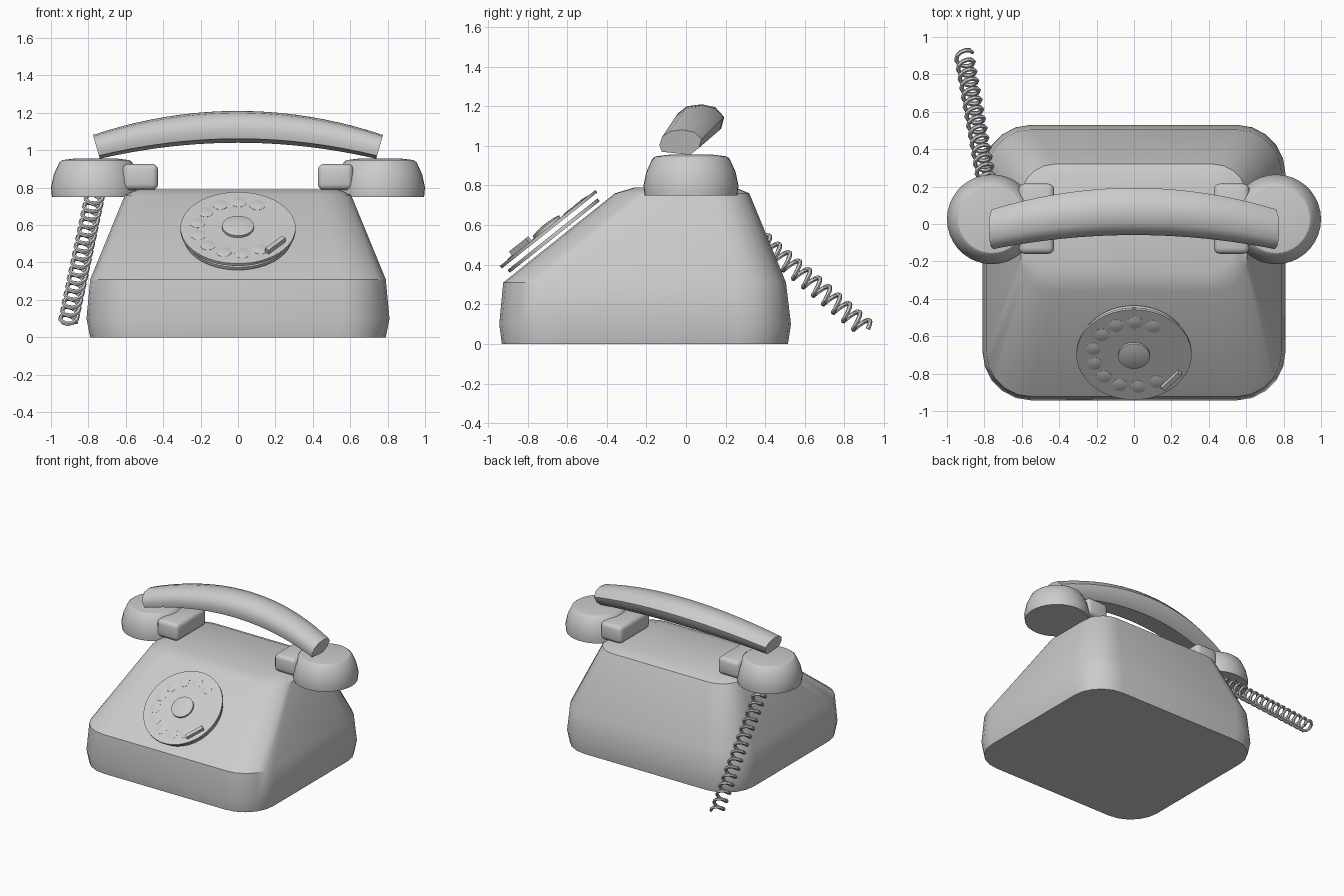
import bpy, bmesh, math
from mathutils import Matrix, Vector

if "Cube" in bpy.data.objects:
    bpy.data.objects.remove(bpy.data.objects["Cube"])


def finish(name, bm, matrix=None, angle=30):
    if matrix:
        bmesh.ops.transform(bm, matrix=matrix, verts=bm.verts)
    bmesh.ops.recalc_face_normals(bm, faces=bm.faces)
    me = bpy.data.meshes.new(name)
    bm.to_mesh(me)
    bm.free()
    ob = bpy.data.objects.new(name, me)
    bpy.context.collection.objects.link(ob)
    bpy.ops.object.select_all(action='DESELECT')
    ob.select_set(True)
    bpy.context.view_layer.objects.active = ob
    bpy.ops.object.shade_smooth_by_angle(angle=math.radians(angle))
    return ob


def loft(name, rings, matrix=None, angle=30):
    """Skin a list of equally long closed rings and cap both ends."""
    bm = bmesh.new()
    vs = [[bm.verts.new(p) for p in ring] for ring in rings]
    n = len(vs[0])
    for a, b in zip(vs, vs[1:]):
        for i in range(n):
            j = (i + 1) % n
            bm.faces.new((a[i], a[j], b[j], b[i]))
    bm.faces.new(vs[0])
    bm.faces.new(vs[-1])
    return finish(name, bm, matrix, angle)


def rounded_rect(hx, y0, y1, r, z, seg=5):
    pts = []
    for k, (cx, cy) in enumerate([(hx - r, y1 - r), (r - hx, y1 - r),
                                  (r - hx, y0 + r), (hx - r, y0 + r)]):
        for i in range(seg + 1):
            a = math.pi / 2 * (k + i / seg)
            pts.append((cx + r * math.cos(a), cy + r * math.sin(a), z))
    return pts


def lathe(name, profile, matrix, n=32, angle=30):
    rings = [[(r * math.cos(math.tau * i / n), r * math.sin(math.tau * i / n), z)
              for i in range(n)] for r, z in profile]
    return loft(name, rings, matrix, angle)


# Housing: rounded plan, sloped front
loft("housing", [rounded_rect(*v) for v in [
    (0.79, -0.93, 0.515, 0.25, 0.0),
    (0.81, -0.943, 0.53, 0.26, 0.10),
    (0.79, -0.923, 0.505, 0.24, 0.31),
    (0.605, -0.36, 0.32, 0.18, 0.76),
    (0.54, -0.26, 0.25, 0.14, 0.79)]])

# Dial, laid on the slope
tilt = math.radians(38.5)
dial = Matrix.Translation((0, -0.694, 0.579)) @ Matrix.Rotation(tilt, 4, 'X')
lathe("dial_back_plate", [(0.29, -0.05), (0.29, -0.032)], dial, 48)
lathe("dial_plate", [(0.308, -0.008), (0.308, 0.008)], dial, 48)
lathe("dial_hub", [(0.085, 0.0), (0.085, 0.022), (0.05, 0.03), (0.01, 0.032)], dial, 32)
for k in range(10):
    a = math.radians(62 + 26.8 * k)
    spot = dial @ Matrix.Translation((0.22 * math.cos(a), 0.22 * math.sin(a), 0))
    lathe(f"finger_spot_{k + 1}", [(0.042, 0.0), (0.042, 0.009), (0.02, 0.013), (0.004, 0.014)],
          spot, 20)

# Finger stop
bm = bmesh.new()
bmesh.ops.create_cube(bm, size=1, matrix=dial @ Matrix.Translation((0.2, -0.165, 0.018))
                      @ Matrix.Rotation(math.radians(50), 4, 'Z')
                      @ Matrix.Diagonal((0.14, 0.026, 0.036, 1)))
finish("finger_stop", bm)

# Cups and cradle rests on both sides
for side, s in (("left", -1), ("right", 1)):
    lathe(f"{side}_cup", [(0.235, 0.75), (0.24, 0.80), (0.225, 0.87), (0.195, 0.935),
                          (0.18, 0.947), (0.10, 0.957)],
          Matrix.Translation((s * 0.76, 0.025, 0)), 36)
    bm = bmesh.new()
    bmesh.ops.create_cube(bm, size=1, matrix=Matrix.Translation((s * 0.522, 0.028, 0.857))
                          @ Matrix.Diagonal((0.19, 0.375, 0.14, 1)))
    bmesh.ops.bevel(bm, geom=bm.edges[:], offset=0.032, segments=3, profile=0.5,
                    affect='EDGES')
    finish(f"{side}_cradle_rest", bm)

# Handle: arched loft that leans backwards in the middle
section = [(-0.9, -0.75), (-1, -0.2), (-0.87, 0.45), (-0.5, 0.88), (0.1, 1.0),
           (0.65, 0.82), (1, 0.25), (0.88, -0.45), (0.45, -1)]
rings = []
for i in range(21):
    t = -1 + i / 10
    m = 1 - t * t
    slope = Vector((1, 0, -0.29 * t)).normalized()
    up = Vector((-slope.z, 0, slope.x))
    c = Vector((0.757 * t, -0.028 + 0.095 * m, 1.018 + 0.107 * m))
    w, h = 0.106 + 0.02 * m, 0.066 + 0.019 * m
    rings.append([c + Vector((0, w * y, 0)) + up * (h * z) for y, z in section])
loft("handle", rings, angle=40)

# Coiled cord running from the left cup to the table behind
start, end = Vector((-0.765, 0.10, 0.76)), Vector((-0.91, 0.91, 0.075))
axis = (end - start).normalized()
u = axis.cross(Vector((0, 0, 1))).normalized()
v = axis.cross(u)
turns, steps, coil_r, wire_r = 16, 10, 0.045, 0.012
rings = []
count = turns * steps
for i in range(count + 1):
    a = math.tau * i / steps
    out = u * math.cos(a) + v * math.sin(a)
    tangent = ((v * math.cos(a) - u * math.sin(a)) * coil_r * math.tau
               + (end - start) / turns).normalized()
    side = tangent.cross(out)
    c = start.lerp(end, i / count) + out * coil_r
    rings.append([c + wire_r * (out * math.cos(math.tau * k / 6) + side * math.sin(math.tau * k / 6))
                  for k in range(6)])
loft("coiled_cord", rings)
